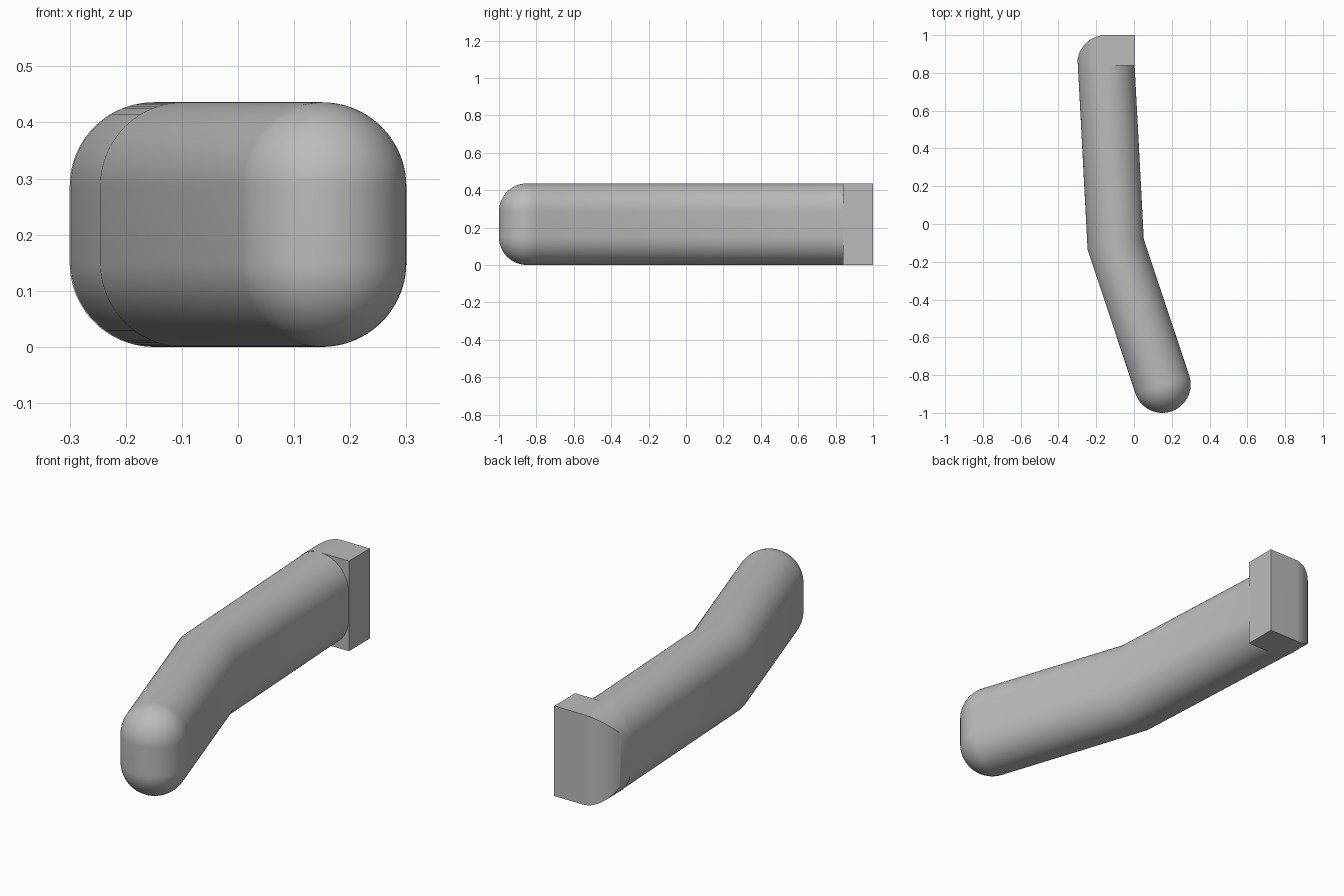
import bpy, bmesh
from math import sin, cos, pi, radians
from mathutils import Vector

cube = bpy.data.objects.get("Cube")
if cube:
    bpy.data.objects.remove(cube, do_unlink=True)

R = 0.15           # corner radius of the bar
H = 0.436          # full height
STEPS = 20         # segments per quarter round

grey = bpy.data.materials.new("plain_grey")
grey.use_nodes = True
grey.diffuse_color = (0.5, 0.5, 0.5, 1)
grey.node_tree.nodes["Principled BSDF"].inputs["Base Color"].default_value = (0.5, 0.5, 0.5, 1)


def make_object(name, bm):
    bmesh.ops.recalc_face_normals(bm, faces=bm.faces)
    mesh = bpy.data.meshes.new(name)
    bm.to_mesh(mesh)
    bm.free()
    mesh.materials.append(grey)
    obj = bpy.data.objects.new(name, mesh)
    bpy.context.collection.objects.link(obj)
    return obj


def smooth(obj):
    bpy.ops.object.select_all(action='DESELECT')
    obj.select_set(True)
    bpy.context.view_layer.objects.active = obj
    bpy.ops.object.shade_smooth_by_angle(angle=radians(30))


def stadium(radius):
    """Upright rounded section as (across, height) pairs."""
    half = H / 2 - R
    pts = []
    for start, shift in ((0, half), (pi, -half)):
        for i in range(2 * STEPS + 1):
            a = start + pi * i / (2 * STEPS)
            pts.append((radius * cos(a), H / 2 + shift + radius * sin(a)))
    return pts


def prism(name, points, offset):
    bm = bmesh.new()
    face = bm.faces.new([bm.verts.new(p) for p in points])
    ext = bmesh.ops.extrude_face_region(bm, geom=[face])
    moved = [v for v in ext["geom"] if isinstance(v, bmesh.types.BMVert)]
    bmesh.ops.translate(bm, verts=moved, vec=offset)
    return make_object(name, bm)


# Bent bar with a rounded nose: sections lofted along a two-part path
nose, bend, tail = Vector((0.15, -0.85, 0)), Vector((-0.097, -0.107, 0)), Vector((-0.148, 0.86, 0))
d1, d2 = (bend - nose).normalized(), (tail - bend).normalized()
up = Vector((0, 0, 1))
side1, side2 = d1.cross(up), d2.cross(up)
mitre = (side1 + side2).normalized()
mitre /= mitre.dot(side1)

rings = []
for i in range(STEPS, -1, -1):
    a = pi / 2 * i / STEPS
    rings.append((nose - d1 * R * sin(a), side1, R * cos(a)))
rings += [(bend, mitre, R), (tail, side2, R)]

bm = bmesh.new()
loops = [[bm.verts.new(c + s * u + up * z) for u, z in stadium(r)] for c, s, r in rings]
for a, b in zip(loops, loops[1:]):
    for i in range(len(a)):
        j = (i + 1) % len(a)
        bm.faces.new((a[i], a[j], b[j], b[i]))
bm.faces.new(loops[-1])
bmesh.ops.remove_doubles(bm, verts=bm.verts, dist=0.0001)
smooth(make_object("bent_bar", bm))

# End block: plan outline with one rounded corner
left, right, back, front = -0.3, 0.005, 1.0, 0.84
plan = [(right, front, 0), (right, back, 0)]
for i in range(STEPS + 1):
    a = pi / 2 + pi / 2 * i / STEPS
    plan.append((left + R + R * cos(a), back - R + R * sin(a), 0))
plan.append((left + R, front, 0))
block = prism("end_block", plan, (0, 0, H))

# Trim the block to the bar's rounded section on its outer side
trim_outline = [(left + R + u, 0.7, z) for u, z in stadium(R) if u < 0.0001]
trim_outline += [(0.2, 0.7, 0), (0.2, 0.7, H)]
trim = prism("block_trimmer", trim_outline, (0, 0.5, 0))
trim.hide_render = True
cut = block.modifiers.new("trim", 'BOOLEAN')
cut.operation, cut.solver, cut.object = 'INTERSECT', 'EXACT', trim
bpy.ops.object.select_all(action='DESELECT')
block.select_set(True)
bpy.context.view_layer.objects.active = block
bpy.ops.object.modifier_apply(modifier=cut.name)
bpy.data.objects.remove(trim, do_unlink=True)
smooth(block)
